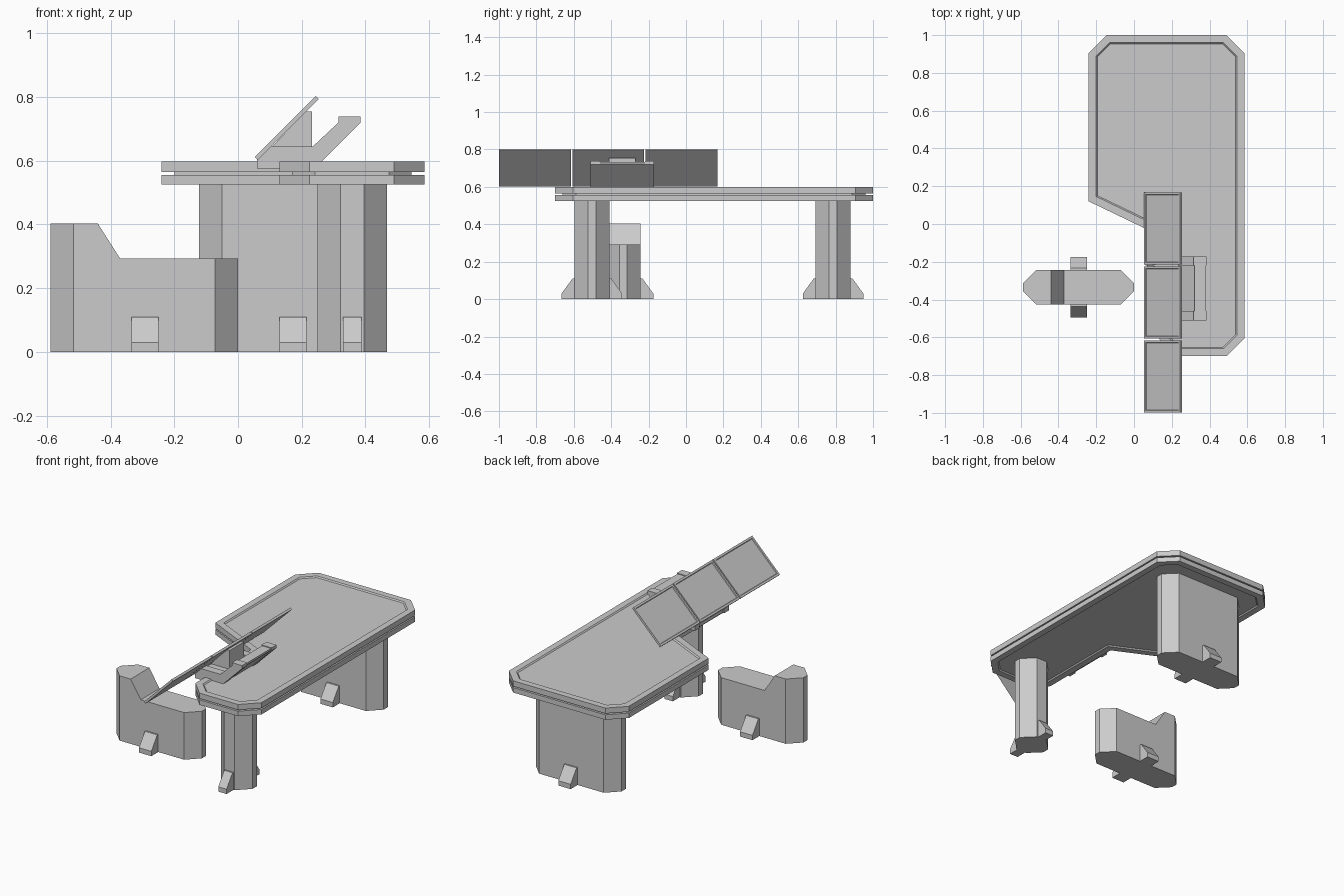
import bpy, bmesh, math
from mathutils import Vector

if "Cube" in bpy.data.objects:
    bpy.data.objects.remove(bpy.data.objects["Cube"])


def finish(name, bm):
    bmesh.ops.recalc_face_normals(bm, faces=bm.faces[:])
    me = bpy.data.meshes.new(name)
    bm.to_mesh(me)
    bm.free()
    ob = bpy.data.objects.new(name, me)
    bpy.context.collection.objects.link(ob)
    return ob


def inset(pts, d):
    """Offset a counter-clockwise outline inwards by d."""
    out = []
    for i, p in enumerate(pts):
        a, b, c = Vector(pts[i - 1]), Vector(p), Vector(pts[(i + 1) % len(pts)])
        e, f = (b - a).normalized(), (c - b).normalized()
        n, m = Vector((-e.y, e.x)), Vector((-f.y, f.x))
        out.append(b + (n + m) * (d / (1 + n.dot(m))))
    return out


def loft(name, outline, levels):
    """Stack of inset outlines (inset, z), capped at both ends."""
    bm = bmesh.new()
    rings = [[bm.verts.new((p[0], p[1], z)) for p in inset(outline, d)] for d, z in levels]
    for r, s in zip(rings, rings[1:]):
        for i in range(len(r)):
            j = (i + 1) % len(r)
            bm.faces.new((r[i], r[j], s[j], s[i]))
    bm.faces.new(rings[0][::-1])
    bm.faces.new(rings[-1])
    return finish(name, bm)


def prism_y(name, profile, y0, y1):
    """Extrude an x-z profile along y."""
    bm = bmesh.new()
    f = bm.faces.new([bm.verts.new((x, y0, z)) for x, z in profile])
    r = bmesh.ops.extrude_face_region(bm, geom=[f])
    bmesh.ops.translate(bm, vec=(0, y1 - y0, 0),
                        verts=[v for v in r["geom"] if isinstance(v, bmesh.types.BMVert)])
    return finish(name, bm)


def octagon(x0, x1, y0, y1, c):
    return [(x0 + c, y0), (x1 - c, y0), (x1, y0 + c), (x1, y1 - c),
            (x1 - c, y1), (x0 + c, y1), (x0, y1 - c), (x0, y0 + c)]


def feet(name, x0, x1, y0, y1):
    """Wedge feet on both the front and the back of a support."""
    for side, y, s in (("front", y0, -1), ("back", y1, 1)):
        bm = bmesh.new()
        prof = [(-0.02, 0), (0.068, 0), (0.068, 0.03), (0.01, 0.11), (-0.02, 0.11)]
        a = [bm.verts.new((x0, y + s * d, z)) for d, z in prof]
        b = [bm.verts.new((x1, y + s * d, z)) for d, z in prof]
        bm.faces.new(a)
        bm.faces.new(b)
        for i in range(5):
            j = (i + 1) % 5
            bm.faces.new((a[i], a[j], b[j], b[i]))
        finish(f"{name}_{side}_foot", bm)


# Table top: notched outline, grooved rim, recessed faces
top = [(-0.24, 0.12), (0.13, -0.058), (0.13, -0.605), (0.225, -0.70), (0.49, -0.70),
       (0.585, -0.605), (0.585, 0.905), (0.49, 1.0), (-0.145, 1.0), (-0.24, 0.905)]
loft("table_top", top, [(0.047, 0.532), (0.04, 0.525), (0, 0.525), (0, 0.556), (0.04, 0.556),
                        (0.04, 0.564), (0, 0.564), (0, 0.598), (0.04, 0.598), (0.047, 0.591)])

# Table legs
loft("front_leg", octagon(0.25, 0.467, -0.597, -0.41, 0.072), [(0, 0), (0, 0.54)])
feet("front_leg", 0.33, 0.387, -0.597, -0.41)
loft("back_leg", octagon(-0.122, 0.467, 0.693, 0.88, 0.072), [(0, 0), (0, 0.54)])
feet("back_leg", 0.13, 0.215, 0.693, 0.88)

# Seat: octagonal block trimmed to the seat profile
seat = loft("seat", octagon(-0.588, 0, -0.427, -0.243, 0.072), [(0, 0), (0, 0.403)])
cut = prism_y("seat_cutter", [(-0.44, 0.403 + 0.1), (-0.44, 0.403), (-0.37, 0.293),
                              (0.1, 0.293), (0.1, 0.503)], -0.7, 0.1)
mod = seat.modifiers.new("trim", "BOOLEAN")
mod.operation = "DIFFERENCE"
mod.solver = "EXACT"
mod.object = cut
bpy.context.view_layer.update()
trimmed = bpy.data.meshes.new_from_object(seat.evaluated_get(bpy.context.evaluated_depsgraph_get()))
seat.modifiers.clear()
seat.data = trimmed
bpy.data.objects.remove(cut)
feet("seat", -0.335, -0.25, -0.427, -0.243)

# Monitor stand: two side arms, a thinner middle plate and a wedge
arm = [(0.06, 0.575), (0.06, 0.605), (0.10, 0.645), (0.235, 0.645), (0.315, 0.72),
       (0.315, 0.739), (0.385, 0.739), (0.385, 0.72), (0.24, 0.575)]
prism_y("stand_arm_front", arm, -0.51, -0.46)
prism_y("stand_arm_back", arm, -0.22, -0.172)
plate = [(0.068, 0.577), (0.068, 0.603), (0.104, 0.638), (0.239, 0.638), (0.319, 0.716),
         (0.319, 0.734), (0.381, 0.734), (0.381, 0.722), (0.238, 0.579)]
prism_y("stand_plate", plate, -0.46, -0.22)
prism_y("stand_wedge", [(0.10, 0.636), (0.232, 0.636), (0.232, 0.755), (0.21, 0.755)],
        -0.413, -0.27)

# Three tilted screens with thin bezels
for i in range(3):
    w, h = 0.135, 0.1915
    s = loft(f"screen_{i + 1}", [(-w, -h), (w, -h), (w, h), (-w, h)],
             [(0, 0), (0, 0.014), (0.012, 0.014), (0.015, 0.010)])
    s.location = (0.158, -0.807 + 0.3915 * i, 0.698)
    s.rotation_euler = (0, -math.pi / 4, 0)
